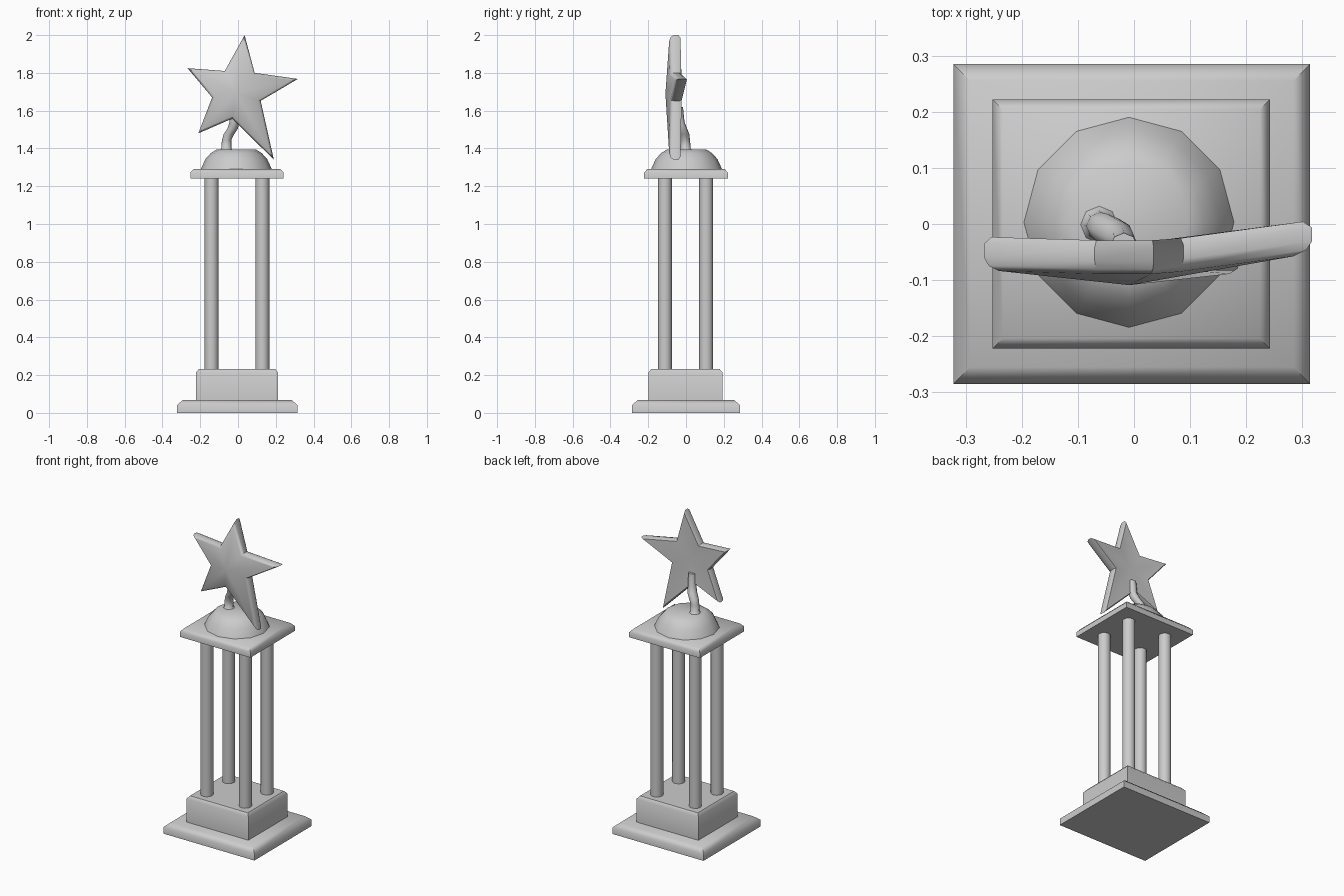
import bpy, bmesh, math

if "Cube" in bpy.data.objects:
    bpy.data.objects.remove(bpy.data.objects["Cube"])


def loft(name, rings, tips=(None, None), angle=50):
    """Skin a stack of rings; each end is a flat cap or a fan to a tip point."""
    bm = bmesh.new()
    vs = [[bm.verts.new(p) for p in r] for r in rings]
    n = len(rings[0])
    for a, b in zip(vs, vs[1:]):
        for i in range(n):
            j = (i + 1) % n
            bm.faces.new((a[i], a[j], b[j], b[i]))
    for ring, tip in zip((vs[0], vs[-1]), tips):
        if tip is None:
            bm.faces.new(ring)
        else:
            t = bm.verts.new(tip)
            for i in range(n):
                bm.faces.new((ring[i], ring[(i + 1) % n], t))
    bmesh.ops.recalc_face_normals(bm, faces=bm.faces)
    me = bpy.data.meshes.new(name)
    bm.to_mesh(me)
    bm.free()
    ob = bpy.data.objects.new(name, me)
    bpy.context.collection.objects.link(ob)
    bpy.ops.object.select_all(action='DESELECT')
    ob.select_set(True)
    bpy.context.view_layer.objects.active = ob
    bpy.ops.object.shade_smooth_by_angle(angle=math.radians(angle))
    return ob


def circle(x, y, z, r, n):
    return [(x + r * math.sin(2 * math.pi * i / n),
             y + r * math.cos(2 * math.pi * i / n), z) for i in range(n)]


def slab(name, cx, cy, hx, hy, z0, z1, inset, drop):
    """Rectangular block with a chamfered top edge."""
    def rect(d, z):
        return [(cx + sx * (hx - d), cy + sy * (hy - d), z)
                for sx, sy in ((-1, -1), (1, -1), (1, 1), (-1, 1))]
    return loft(name, [rect(0, z0), rect(0, z1 - drop), rect(inset, z1)])


# Base, plinth and top plate
slab("base", -0.004, 0, 0.318, 0.285, 0, 0.068, 0.03, 0.026)
slab("plinth", -0.005, -0.003, 0.217, 0.196, 0.066, 0.232, 0.015, 0.018)
slab("top_plate", -0.005, 0, 0.247, 0.222, 1.24, 1.292, 0.018, 0.02)

# Four columns
for x in (-0.14, 0.129):
    for y in (-0.111, 0.107):
        loft("column", [circle(x, y, 0.225, 0.037, 12), circle(x, y, 1.245, 0.037, 12)])

# Dome
loft("dome", [circle(-0.009, 0.003, z, r, 12) for z, r in
              ((1.288, 0.189), (1.343, 0.164), (1.375, 0.135), (1.394, 0.105))])

# Bent stem holding the star
path = [(-0.062, 0.0, 1.385, 0.042), (-0.062, -0.002, 1.40, 0.027),
        (-0.06, -0.004, 1.445, 0.025), (-0.048, -0.01, 1.475, 0.028),
        (-0.028, -0.022, 1.505, 0.028), (-0.02, -0.033, 1.54, 0.025),
        (-0.018, -0.04, 1.62, 0.024)]
loft("stem", [circle(*p, 8) for p in path])

# Star: irregular outline (x, z, backward shift), lofted front to back
outline = [(0.035, 2.0, 0), (0.088, 1.80, 0.004), (0.317, 1.768, 0.035),
           (0.12, 1.652, 0.006), (0.19, 1.34, 0), (-0.03, 1.558, 0),
           (-0.21, 1.48, 0), (-0.137, 1.67, 0), (-0.267, 1.825, 0.006),
           (-0.07, 1.81, 0)]
cx, cz = -0.008, 1.69


def star_ring(s, y):
    return [(cx + (x - cx) * s, y + d * s, cz + (z - cz) * s) for x, z, d in outline]


loft("star", [star_ring(0.9, -0.089), star_ring(0.97, -0.08), star_ring(1.0, -0.066),
              star_ring(1.0, -0.041), star_ring(0.95, -0.029)],
     tips=((cx, -0.109, cz), (cx, -0.036, cz)))
